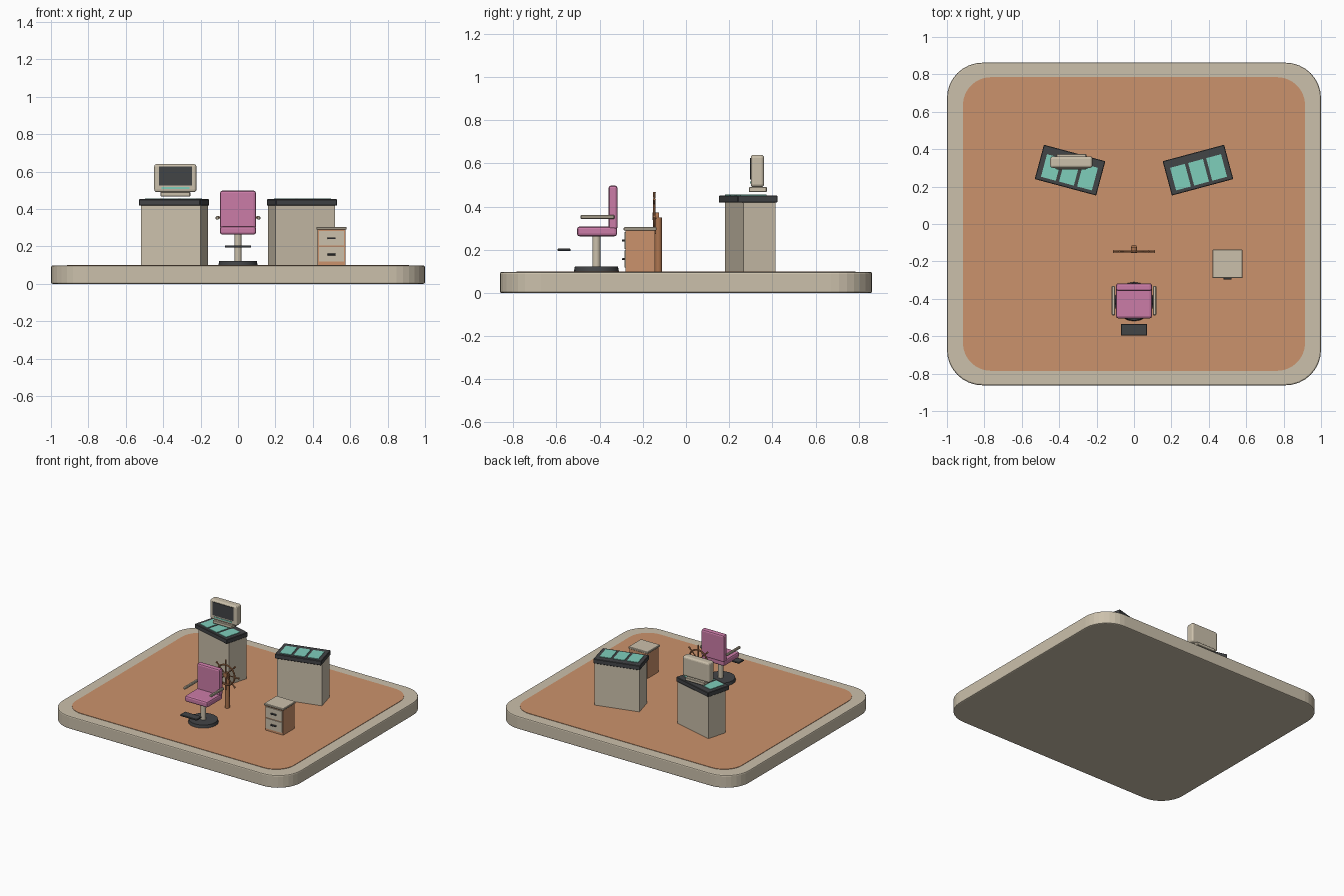
import bpy, bmesh
from math import radians, cos, sin, tau
from mathutils import Matrix, Vector

if "Cube" in bpy.data.objects:
    bpy.data.objects.remove(bpy.data.objects["Cube"], do_unlink=True)


def material(name, *rgb):
    m = bpy.data.materials.new(name)
    m.use_nodes = True
    m.diffuse_color = (*rgb, 1)
    m.node_tree.nodes["Principled BSDF"].inputs["Base Color"].default_value = (*rgb, 1)
    return m


BEIGE = material("beige", .60, .53, .41)
CARPET = material("terracotta", .60, .29, .15)
DARK = material("charcoal", .055, .058, .062)
TEAL = material("teal", .21, .62, .50)
PINK = material("pink", .60, .20, .39)
WOOD = material("brown wood", .42, .18, .08)


def finish(name, bm, mat, smooth=False):
    mesh = bpy.data.meshes.new(name)
    bmesh.ops.recalc_face_normals(bm, faces=bm.faces)
    bm.to_mesh(mesh)
    bm.free()
    mesh.materials.append(mat)
    ob = bpy.data.objects.new(name, mesh)
    bpy.context.collection.objects.link(ob)
    if smooth:
        bpy.ops.object.select_all(action='DESELECT')
        ob.select_set(True)
        bpy.context.view_layer.objects.active = ob
        bpy.ops.object.shade_smooth_by_angle(angle=radians(35))
    return ob


def box(name, mat, center, size, bevel=0, segments=2, frame=Matrix()):
    """Box in an optional local frame, with all edges bevelled."""
    bm = bmesh.new()
    bmesh.ops.create_cube(bm, size=1)
    bmesh.ops.scale(bm, vec=size, verts=bm.verts)
    if bevel:
        bmesh.ops.bevel(bm, geom=bm.edges[:], offset=bevel, segments=segments,
                        profile=.5, affect='EDGES')
    bmesh.ops.transform(bm, matrix=frame @ Matrix.Translation(center), verts=bm.verts)
    return finish(name, bm, mat)


def slab(name, mat, size, z0, z1, radius, chamfer=0):
    """Rounded rectangle plate with rounded corners in plan."""
    bm = bmesh.new()
    bmesh.ops.create_cube(bm, size=1)
    bmesh.ops.scale(bm, vec=(*size, z1 - z0), verts=bm.verts)
    upright = [e for e in bm.edges if abs(e.verts[0].co.z - e.verts[1].co.z) > 1e-6]
    bmesh.ops.bevel(bm, geom=upright, offset=radius, segments=8, profile=.5, affect='EDGES')
    if chamfer:
        rim = [e for e in bm.edges if abs(e.verts[0].co.z - e.verts[1].co.z) < 1e-6]
        bmesh.ops.bevel(bm, geom=rim, offset=chamfer, segments=2, profile=.5, affect='EDGES')
    bmesh.ops.translate(bm, vec=(0, 0, (z0 + z1) / 2), verts=bm.verts)
    return finish(name, bm, mat)


def rod(name, mat, a, b, r1, r2=None, sides=16):
    """Round bar from a to b."""
    a, b = Vector(a), Vector(b)
    bm = bmesh.new()
    bmesh.ops.create_cone(bm, cap_ends=True, segments=sides, radius1=r1,
                          radius2=r1 if r2 is None else r2, depth=(b - a).length)
    turn = Vector((0, 0, 1)).rotation_difference(b - a).to_matrix().to_4x4()
    bmesh.ops.transform(bm, matrix=Matrix.Translation((a + b) / 2) @ turn, verts=bm.verts)
    return finish(name, bm, mat, True)


# Platform and carpet
FLOOR = .097
slab("platform", BEIGE, (2, 1.725), 0, FLOOR, .19, .008)
slab("carpet", CARPET, (1.83, 1.57), FLOOR - .01, FLOOR + .003, .15)

# Two angled consoles, each with three screens on its top
for side, label in ((-1, "right"), (1, "left")):
    frame = Matrix.Translation((side * .342, .288, 0)) @ Matrix.Rotation(side * radians(15), 4, 'Z')
    box(label + "_console_body", BEIGE, (0, .01, .258), (.33, .155, .325), frame=frame)
    box(label + "_console_top", DARK, (0, 0, .435), (.34, .19, .034), .003, 1, frame)
    for i in (-1, 0, 1):
        box(f"{label}_console_screen_{i + 2}", TEAL, (i * .1, -.012, .453),
            (.082, .125, .006), frame=frame)

# Monitor on the right console
MX = -.335
box("monitor_stand", BEIGE, (MX, .333, .479), (.16, .083, .024), .003, 1)
box("monitor_case", BEIGE, (MX, .331, .565), (.226, .062, .15), .014, 3)
box("monitor_screen", DARK, (MX, .299, .576), (.176, .006, .1))
box("monitor_light_strip", TEAL, (MX, .299, .512), (.15, .005, .009))

# Swivel chair
CY = -.415
rod("chair_base", DARK, (0, CY, FLOOR), (0, CY, .122), .105, .1, 20)
rod("chair_column", BEIGE, (0, CY, .12), (0, CY, .27), .019)
box("chair_seat", PINK, (0, -.412, .285), (.192, .186, .045), .012)
box("chair_back", PINK, (0, -.338, .395), (.192, .042, .205), .012)
box("footrest", DARK, (0, -.565, .2), (.14, .06, .011), .002, 1)
for side, label in ((-1, "right"), (1, "left")):
    box(label + "_armrest", BEIGE, (side * .11, -.41, .352), (.018, .158, .018), .004, 1)

# Helm: post, ring, hub and spokes with handles
WY, WZ, SPOKES = -.147, .355, 8
rod("helm_post", WOOD, (0, -.128, FLOOR), (0, -.128, .35), .017)
rod("helm_hub", WOOD, (0, WY - .009, WZ), (0, -.125, WZ), .017)
bpy.ops.mesh.primitive_torus_add(location=(0, WY, WZ), rotation=(radians(90), 0, 0),
                                 major_radius=.075, minor_radius=.006,
                                 major_segments=32, minor_segments=8)
ring = bpy.context.object
ring.name = "helm_ring"
ring.data.materials.append(WOOD)
bpy.ops.object.shade_smooth_by_angle()
for i in range(SPOKES):
    d = Vector((cos(tau * i / SPOKES), 0, sin(tau * i / SPOKES)))
    hub = Vector((0, WY, WZ))
    rod(f"helm_spoke_{i + 1}", WOOD, hub, hub + d * .08, .004, sides=8)
    rod(f"helm_handle_{i + 1}", WOOD, hub + d * .08, hub + d * .112, .004, .007, 8)

# Drawer cabinet
DX = .5
box("cabinet_body", CARPET, (DX, -.212, .193), (.15, .136, .192))
box("cabinet_top", BEIGE, (DX, -.213, .297), (.162, .152, .015), .003, 1)
for i, z in enumerate((.157, .243)):
    box(f"drawer_{i + 1}", BEIGE, (DX, -.281, z), (.136, .01, .078))
    box(f"drawer_handle_{i + 1}", DARK, (DX, -.29, z), (.044, .012, .01), .002, 1)
